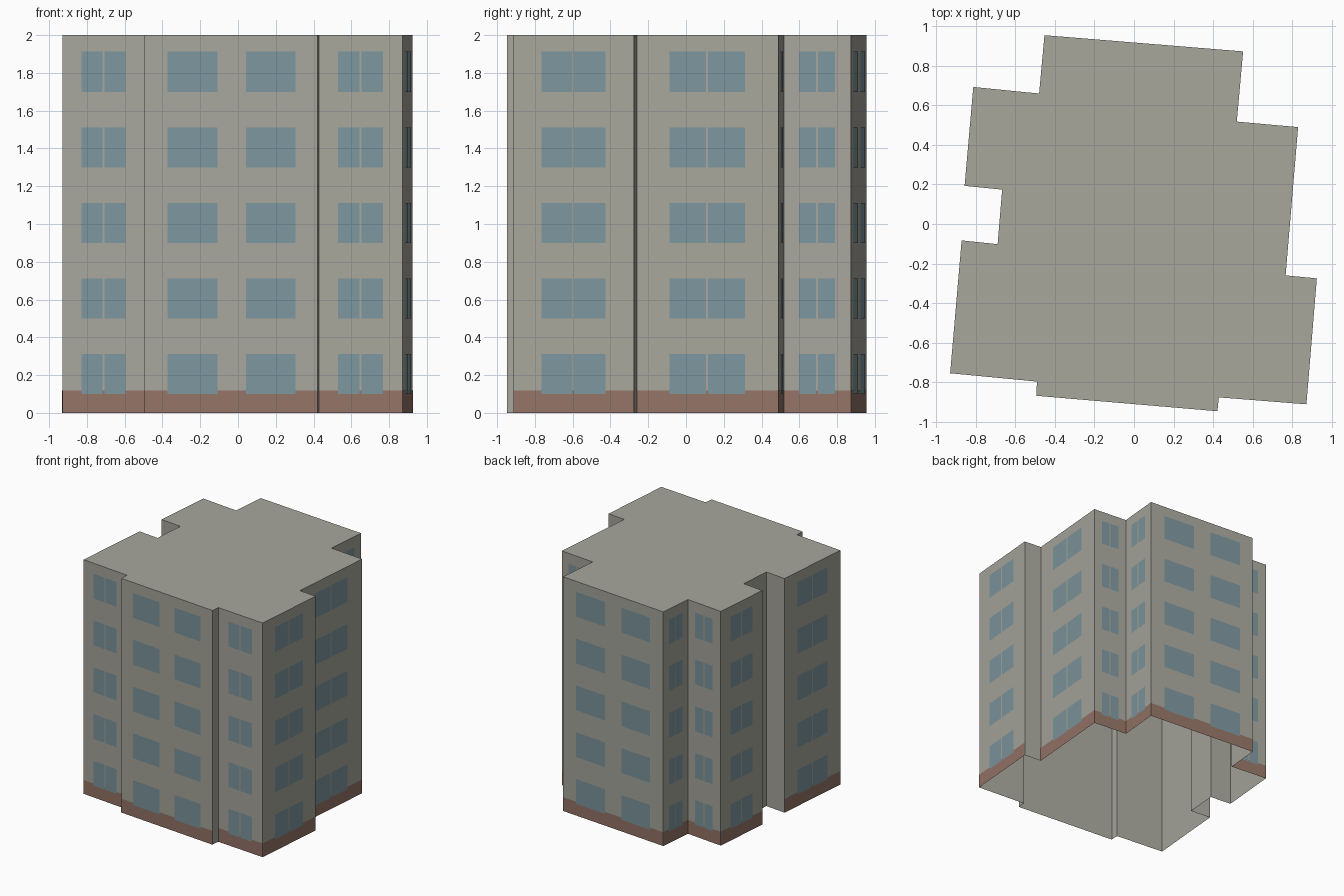
import bpy
from mathutils import Vector

cube = bpy.data.objects.get("Cube")
if cube:
    bpy.data.objects.remove(cube, do_unlink=True)

HEIGHT, FLOORS, STOREY = 2.0, 5, 0.4
SILL, WINDOW_H, PLINTH_H, MULLION = 0.10, 0.212, 0.118, 0.01


def material(name, rgb):
    mat = bpy.data.materials.new(name)
    mat.use_nodes = True
    mat.diffuse_color = (*rgb, 1)
    mat.node_tree.nodes["Principled BSDF"].inputs["Base Color"].default_value = (*rgb, 1)
    return mat


concrete = material("warm grey concrete", (0.39, 0.385, 0.335))
glass = material("blue grey glass", (0.205, 0.305, 0.342))
brick = material("brown plinth", (0.296, 0.174, 0.133))


def add_object(name, verts, faces, mat):
    mesh = bpy.data.meshes.new(name)
    mesh.from_pydata(verts, [], faces)
    mesh.materials.append(mat)
    obj = bpy.data.objects.new(name, mesh)
    bpy.context.collection.objects.link(obj)
    return obj


# Footprint corners, counter-clockwise, each with the kind of wall that follows:
# "single" = one two-pane window, "double" = two wide windows, "blank" = bare return
footprint = [
    (-0.93, -0.755, "single"), (-0.491, -0.797, "blank"),
    (-0.494, -0.869, "double"), (0.422, -0.947, "blank"),
    (0.429, -0.877, "single"), (0.872, -0.912, "single"),
    (0.925, -0.275, "blank"), (0.767, -0.26, "single"),
    (0.83, 0.49, "single"), (0.52, 0.518, "single"),
    (0.552, 0.873, "double"), (-0.453, 0.955, "single"),
    (-0.48, 0.66, "single"), (-0.813, 0.693, "single"),
    (-0.857, 0.193, "blank"), (-0.667, 0.174, "blank"),
    (-0.69, -0.102, "blank"), (-0.872, -0.083, "single"),
]
count = len(footprint)
corners = [Vector((x, y, 0)) for x, y, kind in footprint]
up = Vector((0, 0, HEIGHT))

# Open-bottomed shell: walls and flat roof
walls = [(i, (i + 1) % count, (i + 1) % count + count, i + count) for i in range(count)]
roof = tuple(range(count, 2 * count))
add_object("building_shell", corners + [c + up for c in corners], walls + [roof], concrete)


class Plates:
    """Collects thin panels lying just outside the walls."""

    def __init__(self):
        self.verts, self.faces = [], []

    def panel(self, a, b, t0, t1, z0, z1, gap):
        out = Vector((b.y - a.y, a.x - b.x, 0)).normalized() * gap
        p, q = a.lerp(b, t0) + out, a.lerp(b, t1) + out
        n = len(self.verts)
        self.verts += [Vector((v.x, v.y, z)) for v, z in ((p, z0), (q, z0), (q, z1), (p, z1))]
        self.faces.append((n, n + 1, n + 2, n + 3))


windows, plinth = Plates(), Plates()
for i, (x, y, kind) in enumerate(footprint):
    if kind == "blank":
        continue
    a, b = corners[i], corners[(i + 1) % count]
    plinth.panel(a, b, 0, 1, 0, PLINTH_H, 0.0015)
    if kind == "double":
        spans = [(0.132, 0.42), (0.585, 0.872)]
    else:
        half = MULLION / 2 / (b - a).length
        spans = [(0.23, 0.495 - half), (0.495 + half, 0.762)]
    for floor in range(FLOORS):
        z = SILL + floor * STOREY
        for t0, t1 in spans:
            windows.panel(a, b, t0, t1, z, z + WINDOW_H, 0.003)

add_object("window_panes", windows.verts, windows.faces, glass)
add_object("plinth_band", plinth.verts, plinth.faces, brick)
